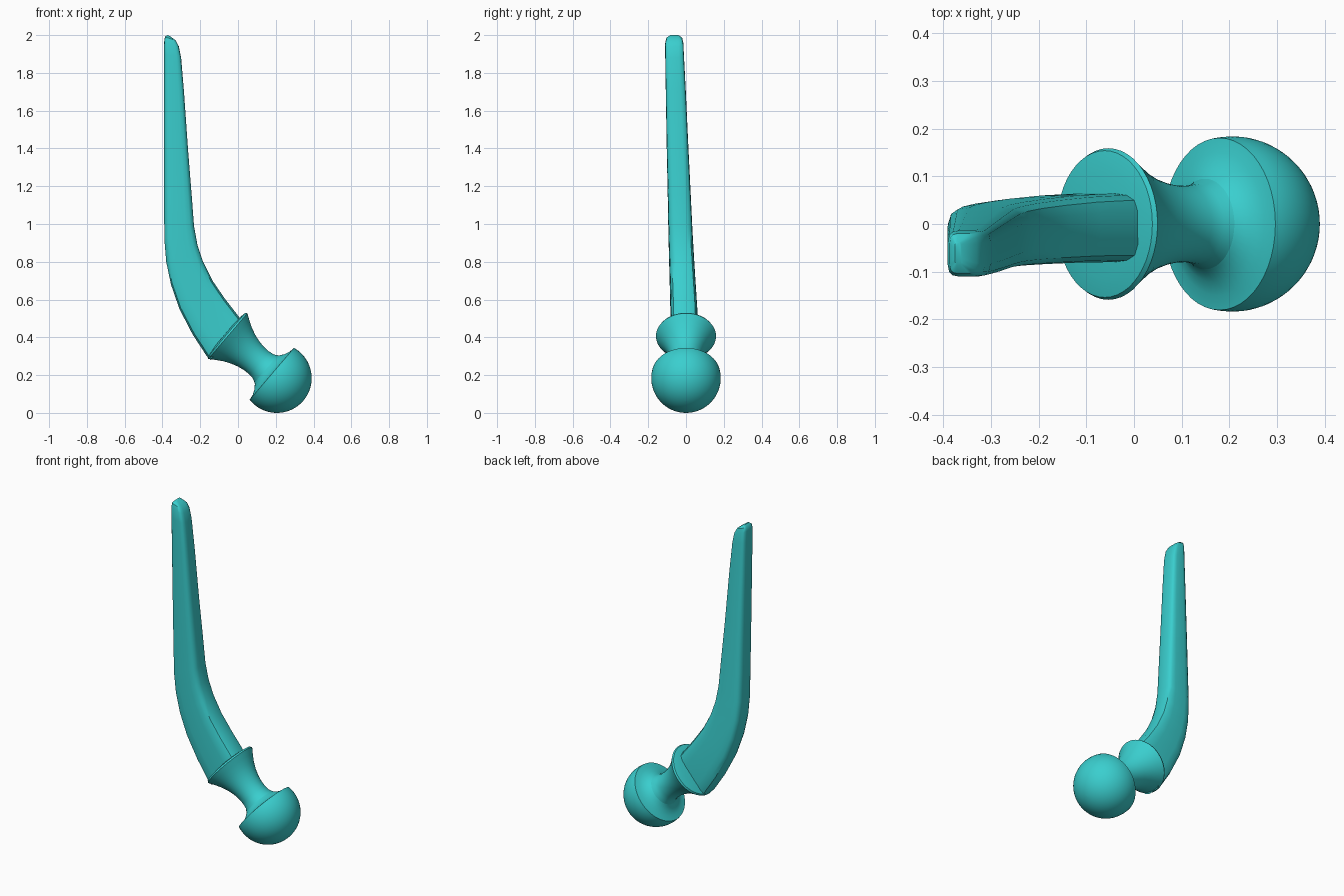
import bpy, bmesh, math
from mathutils import Vector

if "Cube" in bpy.data.objects:
    bpy.data.objects.remove(bpy.data.objects["Cube"])

teal = bpy.data.materials.new("teal")
teal.diffuse_color = (0.042, 0.62, 0.62, 1)
teal.use_nodes = True
teal.node_tree.nodes["Principled BSDF"].inputs["Base Color"].default_value = teal.diffuse_color

CENTRE = Vector((0.206, 0, 0.184))          # centre of the ball
AXIS = Vector((-0.76, 0, 0.65)).normalized()  # neck direction
R = 0.184


def loft(name, rings, angle):
    """Skin a list of equally long point rings and cap both ends."""
    bm = bmesh.new()
    loops = [[bm.verts.new(p) for p in ring] for ring in rings]
    n = len(loops[0])
    for a, b in zip(loops, loops[1:]):
        for i in range(n):
            j = (i + 1) % n
            bm.faces.new((a[i], a[j], b[j], b[i]))
    bm.faces.new(loops[0][::-1])
    bm.faces.new(loops[-1])
    bmesh.ops.recalc_face_normals(bm, faces=bm.faces)
    mesh = bpy.data.meshes.new(name)
    bm.to_mesh(mesh)
    bm.free()
    mesh.materials.append(teal)
    ob = bpy.data.objects.new(name, mesh)
    bpy.context.collection.objects.link(ob)
    bpy.ops.object.select_all(action='DESELECT')
    ob.select_set(True)
    bpy.context.view_layer.objects.active = ob
    bpy.ops.object.shade_smooth_by_angle(angle=math.radians(angle))
    return ob


def turned(name, profile, segments=48):
    """Revolve (distance along axis, radius) pairs around the neck axis."""
    side, up = Vector((0, 1, 0)), AXIS.cross(Vector((0, 1, 0)))
    rings = []
    for t, r in profile:
        rings.append([CENTRE + AXIS * t + r * (side * math.cos(a) + up * math.sin(a))
                      for a in (2 * math.pi * i / segments for i in range(segments))])
    return loft(name, rings, 35)


# Ball head, ending in a rim with a hollowed shoulder that runs into the neck
ball = []
for k in range(21):
    a = math.radians(1 + (101 - 1) * k / 20)
    ball.append((-R * math.cos(a), R * math.sin(a)))
turned("ball_head", ball + [(0.040, 0.150), (0.052, 0.122), (0.070, 0.098), (0.095, 0.083)])

# Waisted neck flaring out to the collar
turned("neck_and_collar", [
    (0.06, 0.10), (0.075, 0.095), (0.095, 0.084), (0.125, 0.080), (0.16, 0.081),
    (0.195, 0.087), (0.235, 0.099), (0.275, 0.117), (0.31, 0.138),
    (0.342, 0.159), (0.352, 0.154), (0.360, 0.11)])

# Stem sections: outer edge (x, z), inner edge (x, z), y low, y high
sections = [
    ((-0.145, 0.280), (0.025, 0.480), -0.080, 0.064),
    ((-0.165, 0.300), (0.000, 0.515), -0.080, 0.064),
    ((-0.240, 0.415), (-0.070, 0.605), -0.081, 0.060),
    ((-0.310, 0.550), (-0.135, 0.700), -0.084, 0.053),
    ((-0.355, 0.680), (-0.185, 0.800), -0.087, 0.046),
    ((-0.380, 0.800), (-0.215, 0.890), -0.090, 0.040),
    ((-0.390, 0.920), (-0.233, 0.990), -0.093, 0.034),
    ((-0.391, 1.100), (-0.245, 1.150), -0.096, 0.026),
    ((-0.391, 1.400), (-0.265, 1.400), -0.102, 0.013),
    ((-0.391, 1.700), (-0.286, 1.700), -0.107, -0.001),
    ((-0.391, 1.900), (-0.301, 1.880), -0.110, -0.011),
    ((-0.391, 1.965), (-0.313, 1.940), -0.110, -0.014),
    ((-0.387, 1.990), (-0.330, 1.972), -0.104, -0.020),
    ((-0.376, 2.000), (-0.362, 1.996), -0.085, -0.038),
]
# Rounded rectangle outline: position across the section, position in y
quarter = [(0.5, 0.24), (0.46, 0.40), (0.37, 0.475), (0.22, 0.5)]
outline = (quarter + [(-u, v) for u, v in quarter[::-1]]
           + [(-u, -v) for u, v in quarter] + [(u, -v) for u, v in quarter[::-1]])
rings = []
for (x0, z0), (x1, z1), lo, hi in sections:
    rings.append([Vector((x0 + (x1 - x0) * (u + 0.5),
                          (lo + hi) / 2 + (hi - lo) * v,
                          z0 + (z1 - z0) * (u + 0.5))) for u, v in outline])
loft("stem", rings, 40)
